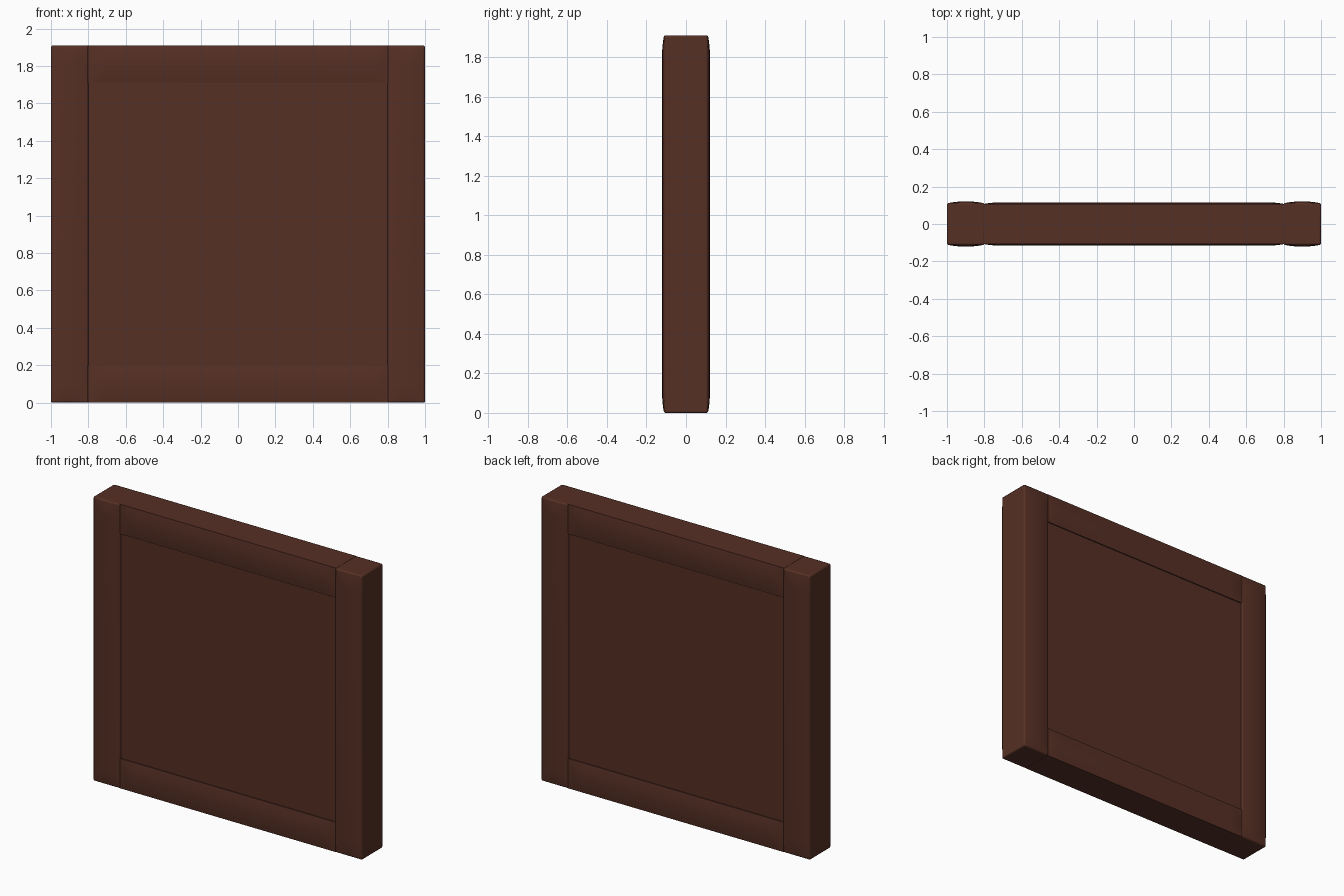
import bpy, bmesh

if "Cube" in bpy.data.objects:
    bpy.data.objects.remove(bpy.data.objects["Cube"])

wood = bpy.data.materials.new("dark_brown_wood")
wood.diffuse_color = (0.092, 0.029, 0.018, 1)
wood.use_nodes = True
wood.node_tree.nodes["Principled BSDF"].inputs["Base Color"].default_value = wood.diffuse_color

H = 1.91   # overall height
W = 0.2    # board width


def pillow(d):
    # rise from 0 at a board edge to 1 at 0.1 inside it
    t = min(max(d / 0.1, 0), 1)
    return 1 - (1 - t) ** 2


def stations(a, b):
    # cut positions, dense near both ends
    s = {round(a + d, 4) for d in (0, .025, .05, .075, .1)}
    s |= {round(b - d, 4) for d in (0, .025, .05, .075, .1)}
    return sorted(s)


def board(name, x0, x1, z0, z1, edge, rise, bevel=0.008):
    # block whose front and back faces swell slightly
    bm = bmesh.new()
    bmesh.ops.create_cube(bm, size=1)
    for v in bm.verts:
        v.co = (x1 if v.co.x > 0 else x0,
                edge if v.co.y > 0 else -edge,
                z1 if v.co.z > 0 else z0)
    for axis, (a, b) in (((1, 0, 0), (x0, x1)), ((0, 0, 1), (z0, z1))):
        for s in stations(a, b)[1:-1]:
            bmesh.ops.bisect_plane(bm, geom=bm.verts[:] + bm.edges[:] + bm.faces[:],
                                   plane_co=(axis[0] * s, 0, axis[2] * s), plane_no=axis)
    for v in bm.verts:
        x, z = v.co.x, v.co.z
        k = pillow(min(x - x0, x1 - x)) * pillow(min(z - z0, z1 - z))
        v.co.y += (1 if v.co.y > 0 else -1) * rise * k
    me = bpy.data.meshes.new(name)
    bm.to_mesh(me)
    bm.free()
    ob = bpy.data.objects.new(name, me)
    bpy.context.collection.objects.link(ob)
    me.materials.append(wood)
    if bevel:
        m = ob.modifiers.new("soft_edges", 'BEVEL')
        m.width, m.segments = bevel, 2
        m.limit_method, m.angle_limit = 'ANGLE', 1.0
    bpy.context.view_layer.objects.active = ob
    ob.select_set(True)
    bpy.ops.object.shade_smooth_by_angle(angle=0.6)
    ob.select_set(False)
    return ob


# upright side boards
board("left_stile", -1, -1 + W, 0, H, 0.111, 0.010)
board("right_stile", 1 - W, 1, 0, H, 0.111, 0.010)

# horizontal boards between them
board("bottom_rail", -0.805, 0.805, 0, W, 0.107, 0.009, 0)
board("top_rail", -0.805, 0.805, H - W, H, 0.107, 0.009, 0)

# recessed centre panel
board("centre_panel", -0.81, 0.81, W - 0.01, H - W + 0.01, 0.1, 0, 0)
